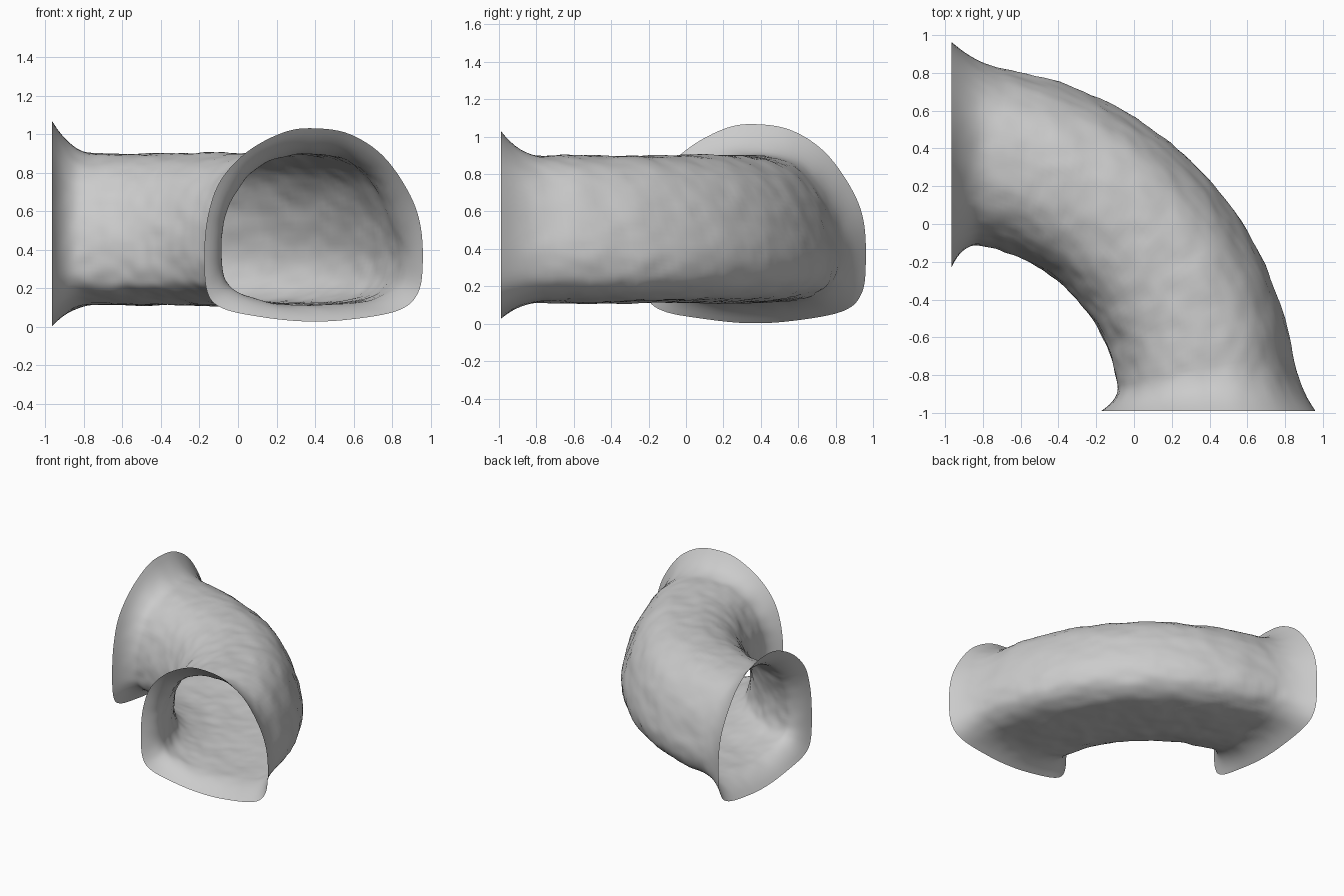
import bpy, math
from mathutils import Vector, noise

if "Cube" in bpy.data.objects:
    bpy.data.objects.remove(bpy.data.objects["Cube"])

# Bend centre, in plan
CX, CY = -0.965, -0.99

# Matching cross-sections at the front end (x, z): tube body and flared lip
TUBE = [(-.075, .38), (-.06, .54), (0, .69), (.10, .815), (.25, .885), (.40, .90),
        (.56, .875), (.70, .78), (.79, .64), (.845, .48), (.865, .34), (.83, .22),
        (.72, .145), (.55, .118), (.35, .112), (.16, .13), (0, .185), (-.06, .26)]
LIP = [(-.175, .38), (-.155, .58), (-.09, .76), (.05, .91), (.24, 1.01), (.40, 1.03),
       (.58, 1.0), (.75, .89), (.88, .71), (.945, .54), (.96, .34), (.935, .175),
       (.83, .083), (.58, .037), (.35, .027), (.12, .05), (-.08, .095), (-.16, .18)]
SUB = 6          # samples between profile points


def smooth_loop(pts):
    """Closed Catmull-Rom curve through the points."""
    n, out = len(pts), []
    for i in range(n):
        a, b, c, d = (Vector(pts[(i + k) % n]) for k in (-1, 0, 1, 2))
        for s in range(SUB):
            t = s / SUB
            out.append(0.5 * (2 * b + (c - a) * t + (2 * a - 5 * b + 4 * c - d) * t * t
                              + (3 * b - a - 3 * c + d) * t ** 3))
    return out


tube, lip = smooth_loop(TUBE), smooth_loop(LIP)
n = len(tube)

# Sweep angles, denser in the two flares
F, Q = 0.17, math.pi / 2
ends = [F * i / 9 for i in range(9)]
angles = ends + [F + (Q - 2 * F) * i / 50 for i in range(51)] + [Q - a for a in reversed(ends)]

# Curved tunnel: open sheet swept a quarter turn with flared ends and rough walls
verts, faces = [], []
for a in angles:
    d = min(a, Q - a)
    flare = max(0, 1 - d / F) ** 2.3 * (1 if a < Q / 2 else 1.28)
    body = min(1, d / F)
    for p, q in zip(tube, lip):
        v = p + (q - p) * flare
        r = v.x - CX
        pos = Vector((CX + r * math.cos(a), CY + r * math.sin(a), v.y))
        bump = body * (0.008 * noise.noise(pos * 6) + 0.006 * noise.noise(pos * 14))
        out = Vector((p.x - 0.39, p.y - 0.48)).normalized()
        r += bump * out.x
        verts.append((CX + r * math.cos(a), CY + r * math.sin(a), v.y + bump * out.y))
for j in range(len(angles) - 1):
    for i in range(n):
        k = (i + 1) % n
        faces.append((j * n + i, j * n + k, (j + 1) * n + k, (j + 1) * n + i))

mesh = bpy.data.meshes.new("curved_tunnel")
mesh.from_pydata(verts, [], faces)
mesh.update()
obj = bpy.data.objects.new("curved_tunnel", mesh)
bpy.context.collection.objects.link(obj)

# Consistent outward normals and smooth shading
bpy.context.view_layer.objects.active = obj
obj.select_set(True)
bpy.ops.object.mode_set(mode='EDIT')
bpy.ops.mesh.select_all(action='SELECT')
bpy.ops.mesh.normals_make_consistent(inside=False)
bpy.ops.object.mode_set(mode='OBJECT')
bpy.ops.object.shade_smooth()
